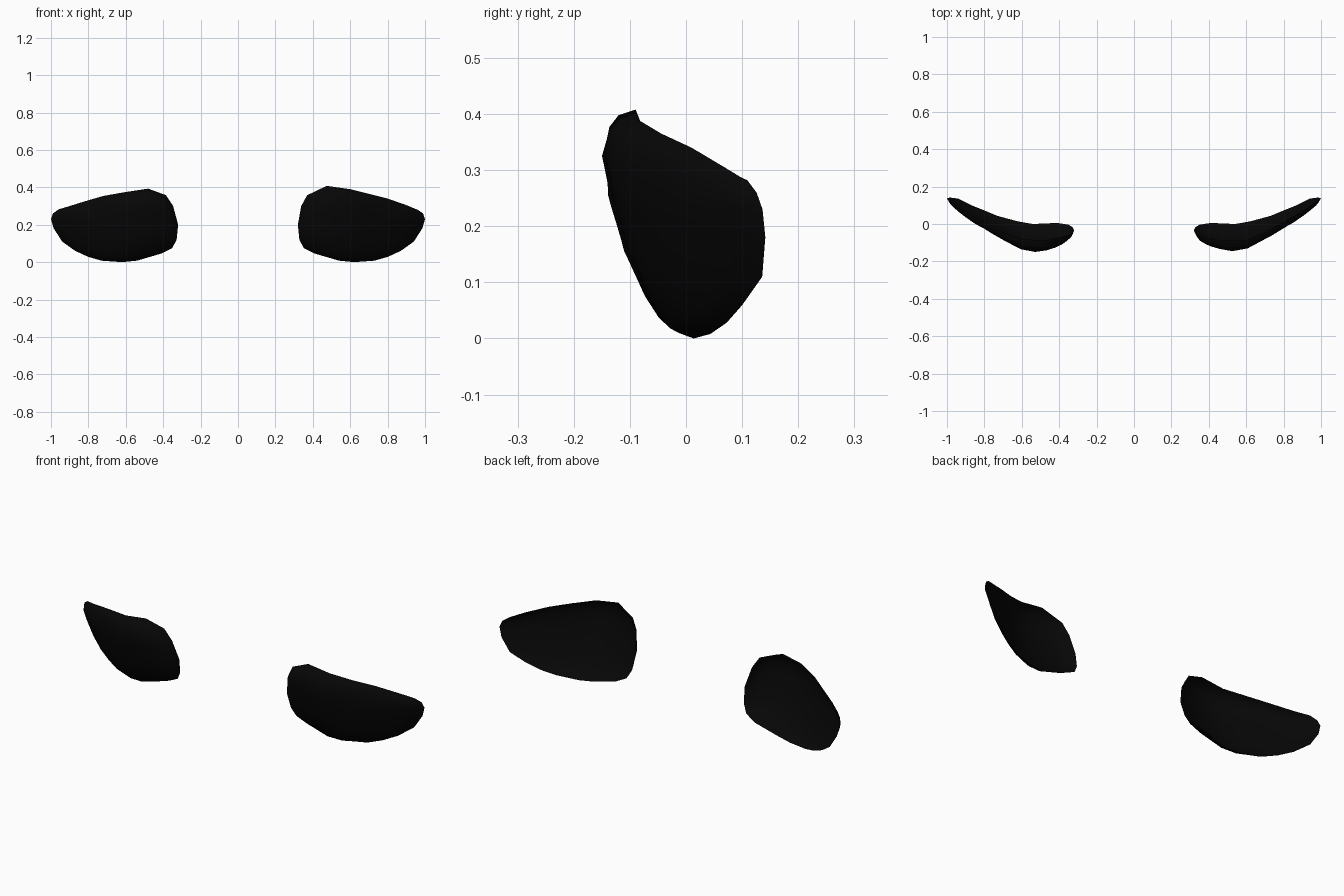
import bpy, bmesh, math

if "Cube" in bpy.data.objects:
    bpy.data.objects.remove(bpy.data.objects["Cube"])

black = bpy.data.materials.new("glossy_black")
black.diffuse_color = (0.002, 0.002, 0.002, 1)
black.use_nodes = True
black.node_tree.nodes["Principled BSDF"].inputs["Base Color"].default_value = black.diffuse_color

# Sweep of the lens around the face: (distance from centre, y at ground height)
SWEEP = [(0.32, 0.012), (0.40, 0.018), (0.53, 0.001), (0.60, 0.008), (0.73, 0.045),
         (0.80, 0.078), (0.87, 0.113), (0.92, 0.146), (0.95, 0.166), (1.0, 0.187)]
# Fullness of the dome along the sweep
FULL = [(0.32, 1.2), (0.42, 1.2), (0.52, 1.05), (0.62, 1.0), (0.72, 0.78), (0.82, 0.75), (1.0, 0.85)]
# Forward lean of the top along the sweep
LEAN = [(0.32, 0.24), (0.60, 0.24), (0.80, 0.20), (0.90, 0.21), (1.0, 0.22)]


def lerp(table, x):
    x = min(max(x, table[0][0]), table[-1][0])
    for (x0, y0), (x1, y1) in zip(table, table[1:]):
        if x <= x1:
            return y0 + (y1 - y0) * (x - x0) / (x1 - x0)


def lens(name, side, outline, depth):
    """Domed lens shell, swept back around the face, from one x/z outline."""
    bm = bmesh.new()
    cx, cz = 0.62, 0.2
    n = len(outline)

    def point(x, z, t):
        # the dome is fuller towards the top and the inner corner
        full = lerp(FULL, x) * max(0.85, 1 + 0.7 * (z - 0.2))
        y = lerp(SWEEP, x) - lerp(LEAN, x) * z - depth * full * math.sqrt(1 - t ** 3)
        return bm.verts.new((side * x, y, z))

    def ring(t):
        return [point(cx + (x - cx) * t, cz + (z - cz) * t, t) for x, z in outline]

    prev = ring(1)
    for t in (0.95, 0.85, 0.65, 0.35):
        cur = ring(t)
        for i in range(n):
            j = (i + 1) % n
            quad = (prev[i], prev[j], cur[j], cur[i])
            bm.faces.new(quad if side > 0 else quad[::-1])
        prev = cur
    tip = point(cx, cz, 0)
    for i in range(n):
        tri = (prev[i], prev[(i + 1) % n], tip)
        bm.faces.new(tri if side > 0 else tri[::-1])
    for f in bm.faces:
        f.smooth = True
    me = bpy.data.meshes.new(name)
    bm.to_mesh(me)
    bm.free()
    me.materials.append(black)
    bpy.context.collection.objects.link(bpy.data.objects.new(name, me))


# Lower edge shared by both lenses, from inner corner to outer tip
lower = [(0.32, 0.2), (0.328, 0.12), (0.352, 0.075), (0.41, 0.046), (0.54, 0.008),
         (0.62, 0.0), (0.73, 0.008), (0.80, 0.028), (0.87, 0.06), (0.94, 0.11), (0.985, 0.18)]
# Upper edges differ slightly, from outer tip to inner corner
upper_right = [(1.0, 0.23), (0.99, 0.26), (0.96, 0.28), (0.90, 0.305), (0.80, 0.34),
               (0.70, 0.365), (0.60, 0.39), (0.475, 0.408), (0.37, 0.358), (0.338, 0.3)]
upper_left = [(1.0, 0.23), (0.99, 0.26), (0.96, 0.282), (0.90, 0.30), (0.82, 0.325),
              (0.72, 0.354), (0.60, 0.375), (0.48, 0.393), (0.385, 0.358), (0.347, 0.3)]

lens("right_lens", 1, lower + upper_right, 0.068)
lens("left_lens", -1, lower + upper_left, 0.075)
